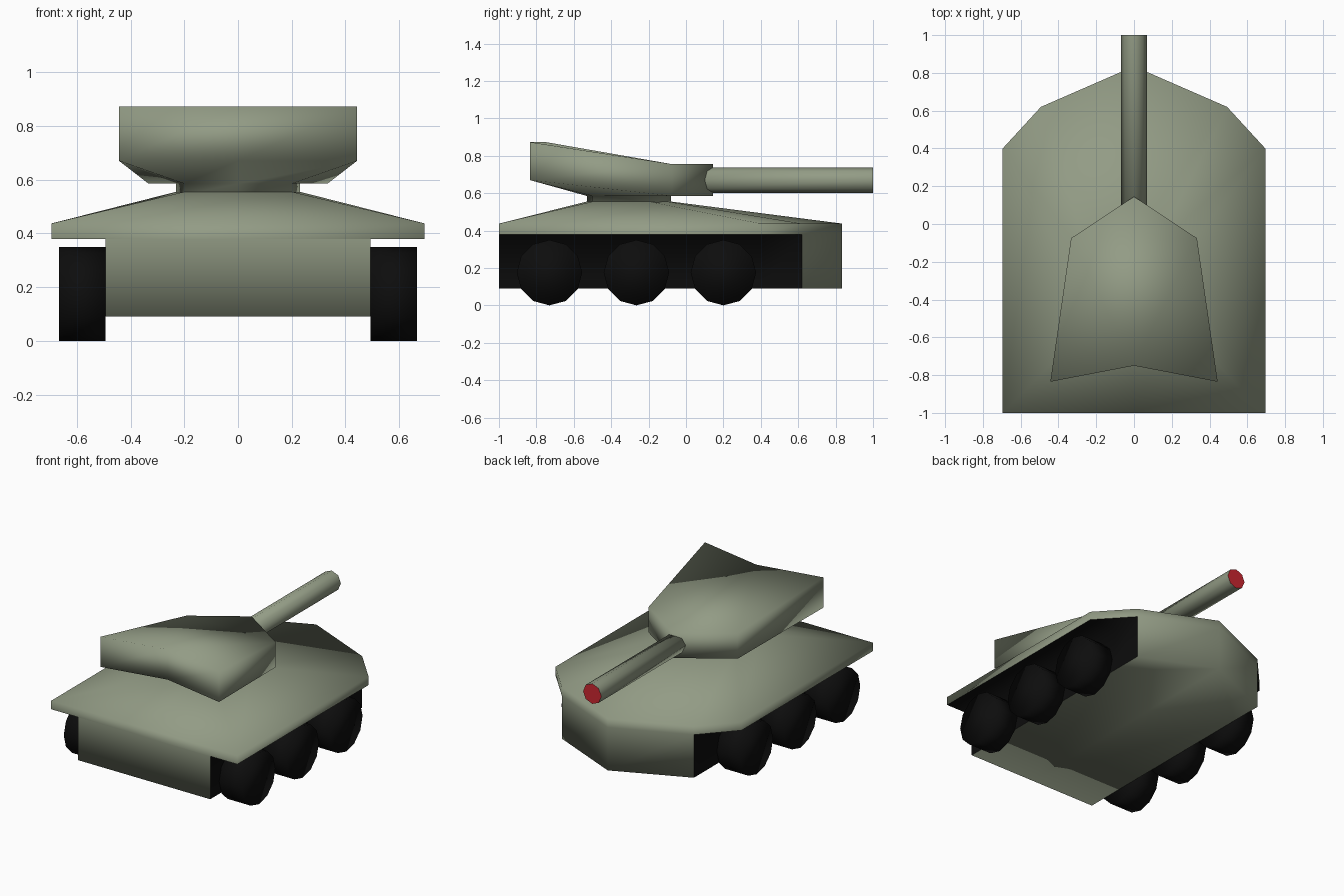
import bpy, bmesh, math
from mathutils import Matrix

if "Cube" in bpy.data.objects:
    bpy.data.objects.remove(bpy.data.objects["Cube"])


def material(name, rgb):
    m = bpy.data.materials.new(name)
    m.diffuse_color = (*rgb, 1)
    m.use_nodes = True
    m.node_tree.nodes["Principled BSDF"].inputs["Base Color"].default_value = m.diffuse_color
    return m


green = material("olive green", (0.29, 0.33, 0.235))
black = material("black", (0.004, 0.004, 0.004))
red = material("red", (0.60, 0.02, 0.03))


def ring(bm, half):
    """Closed loop from a right-hand half outline, rear centre to front centre."""
    pts = half + [(-x, y, z) for x, y, z in reversed(half[1:-1])]
    return [bm.verts.new(p) for p in pts]


def skin(bm, loops):
    for a, b in zip(loops, loops[1:]):
        n = len(a)
        for i in range(n):
            j = (i + 1) % n
            bm.faces.new((a[i], a[j], b[j], b[i]))


def finish(bm, name, mats, rule=None):
    bmesh.ops.recalc_face_normals(bm, faces=bm.faces)
    bm.normal_update()
    for f in bm.faces:
        f.smooth = True
        if rule:
            f.material_index = rule(f)
    # colour borders stay crisp
    for e in bm.edges:
        if len({f.material_index for f in e.link_faces}) > 1:
            e.smooth = False
    me = bpy.data.meshes.new(name)
    bm.to_mesh(me)
    bm.free()
    for m in mats:
        me.materials.append(m)
    ob = bpy.data.objects.new(name, me)
    bpy.context.collection.objects.link(ob)
    return ob


def level(outline, z):
    return [(x, y, z) for x, y in outline]


# Hull: narrow tub, overhanging fenders, sloped deck
tub = [(0, -1), (0.493, -1), (0.493, 0.4), (0.493, 0.62), (0, 0.835)]
fender = [(0, -1), (0.695, -1), (0.695, 0.4), (0.493, 0.62), (0, 0.835)]
roof = [(0, -0.53), (0.2, -0.5), (0.23, -0.2), (0.13, -0.1), (0, -0.08)]
bm = bmesh.new()
loops = [ring(bm, level(o, z)) for o, z in
         ((tub, 0.09), (tub, 0.38), (fender, 0.38), (fender, 0.437), (roof, 0.555))]
skin(bm, loops)
bm.faces.new(loops[0])
bm.faces.new(loops[-1])
bmesh.ops.remove_doubles(bm, verts=bm.verts, dist=1e-4)
bmesh.ops.delete(bm, geom=[f for f in bm.faces if f.calc_area() < 1e-6], context='FACES')


def hull_rule(f):
    c = f.calc_center_median()
    tub_side = c.z < 0.37 and abs(f.normal.x) > 0.9
    fender_underside = c.z > 0.3 and f.normal.z < -0.9
    return int(tub_side or fender_underside)


finish(bm, "hull", [green, black], hull_rule)

# Turret: neck, flared underside, walls rising to the notched rear
neck = [(0, -0.53), (0.2, -0.5), (0.23, -0.15), (0, -0.08)]
plan = [(0, -0.75), (0.443, -0.835), (0.333, -0.075), (0, 0.145)]
bm = bmesh.new()
low = [(x, y, z) for (x, y), z in zip(plan, (0.67, 0.67, 0.585, 0.585))]
high = [(x, y, z) for (x, y), z in zip(plan, (0.873, 0.873, 0.755, 0.755))]
loops = [ring(bm, h) for h in (level(neck, 0.545), level(neck, 0.585), low, high)]
skin(bm, loops)
bm.faces.new(loops[0])
for tri in ((0, 1, 2), (0, 2, 4), (2, 3, 4), (0, 4, 5)):
    bm.faces.new([loops[-1][i] for i in tri])
finish(bm, "turret", [green])

# Gun barrel with red muzzle face
bm = bmesh.new()
bmesh.ops.create_cone(bm, cap_ends=True, segments=8, radius1=0.068, radius2=0.068, depth=1.0,
                      matrix=Matrix.Translation((0, 0.5, 0.67)) @ Matrix.Rotation(-math.pi / 2, 4, 'X'))
finish(bm, "gun_barrel", [green, red], lambda f: int(f.normal.y > 0.9))

# Road wheels
for side, label in ((1, "right"), (-1, "left")):
    for i, y in enumerate((-0.73, -0.265, 0.2)):
        bm = bmesh.new()
        bmesh.ops.create_cone(bm, cap_ends=True, segments=12, radius1=0.175, radius2=0.175, depth=0.175,
                              matrix=Matrix.Translation((side * 0.58, y, 0.175)) @ Matrix.Rotation(math.pi / 2, 4, 'Y'))
        finish(bm, f"wheel_{label}_{i + 1}", [black])
